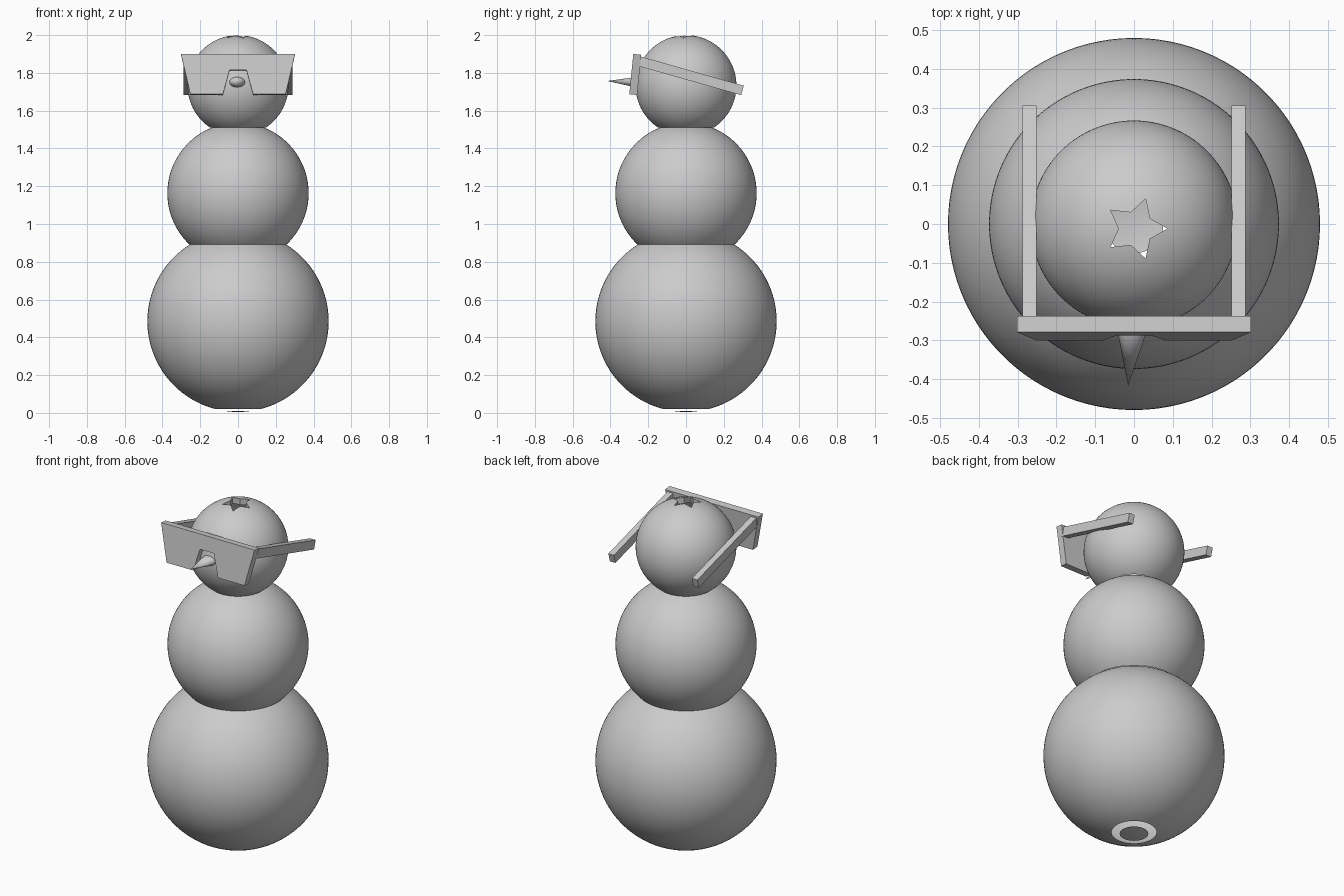
import bpy, bmesh, math
from mathutils import Vector

SEG = 100
cube = bpy.data.objects.get("Cube")
if cube:
    bpy.data.objects.remove(cube, do_unlink=True)

mat = bpy.data.materials.new("plain grey")
mat.use_nodes = True
GREY = (0.6, 0.6, 0.6, 1)
mat.diffuse_color = GREY
mat.node_tree.nodes["Principled BSDF"].inputs["Base Color"].default_value = GREY


def finish(name, bm, smooth=False, recalc=True):
    if recalc:
        bmesh.ops.recalc_face_normals(bm, faces=bm.faces)
    mesh = bpy.data.meshes.new(name)
    bm.to_mesh(mesh)
    bm.free()
    mesh.materials.append(mat)
    obj = bpy.data.objects.new(name, mesh)
    bpy.context.collection.objects.link(obj)
    if smooth:
        bpy.ops.object.select_all(action='DESELECT')
        obj.select_set(True)
        bpy.context.view_layer.objects.active = obj
        bpy.ops.object.shade_smooth_by_angle(angle=math.radians(35))
    return obj


def skin(name, rings):
    """Join closed rings, listed from top to bottom, with outward faces."""
    bm = bmesh.new()
    loops = [[bm.verts.new(p) for p in ring] for ring in rings]
    for top, low in zip(loops, loops[1:]):
        for i in range(SEG):
            j = (i + 1) % SEG
            bm.faces.new((top[i], low[i], low[j], top[j]))
    bmesh.ops.remove_doubles(bm, verts=bm.verts, dist=1e-5)
    return finish(name, bm, smooth=True, recalc=False)


def turn(i):
    return math.tau * i / SEG


def arc_rings(radius, cz, z_top, z_low, steps=40):
    a0 = math.acos((z_top - cz) / radius)
    a1 = math.acos((z_low - cz) / radius)
    rings = []
    for k in range(steps + 1):
        a = a0 + (a1 - a0) * k / steps
        r, z = radius * math.sin(a), cz + radius * math.cos(a)
        rings.append([(r * math.cos(turn(i)), r * math.sin(turn(i)), z) for i in range(SEG)])
    return rings


# Body: hollow open balls that meet at the seams
LOW_R, LOW_Z = 0.48, 0.485
MID_R, MID_Z = 0.374, 1.163
HEAD_R, HEAD_Z = 0.267, 1.733
SEAM_LOW, SEAM_HIGH = 0.892, 1.512
skin("lower_ball", arc_rings(LOW_R, LOW_Z, SEAM_LOW, 0.02))
skin("base_cap", arc_rings(LOW_R, LOW_Z, 0.011, LOW_Z - LOW_R, 6))
skin("middle_ball", arc_rings(MID_R, MID_Z, SEAM_HIGH, SEAM_LOW))


# Head: ball with a star opening in its crown
def star_radius(angle, tip=0.081, valley=0.044):
    half = math.pi / 5
    phi = angle % (2 * half)
    phi = min(phi, 2 * half - phi)
    return tip * valley * math.sin(half) / (valley * math.sin(half - phi) + tip * math.sin(phi))


CROWN = 0.12
crown_rings = []
for k in range(8):
    t = k / 8
    ring = []
    for i in range(SEG):
        a = turn(i)
        r = star_radius(a) * (1 - t) + CROWN * t
        x = r * math.cos(a) + 0.005 * (1 - t)
        y = r * math.sin(a) - 0.012 * (1 - t)
        ring.append((x, y, HEAD_Z + math.sqrt(HEAD_R ** 2 - x * x - y * y)))
    crown_rings.append(ring)
star_wall = [(x, y, z - 0.035) for x, y, z in crown_rings[0]]
crown_z = HEAD_Z + math.sqrt(HEAD_R ** 2 - CROWN ** 2)
skin("head", [star_wall] + crown_rings + arc_rings(HEAD_R, HEAD_Z, crown_z, SEAM_HIGH))


# Nose: slightly flattened cone
bm = bmesh.new()
tip = bm.verts.new((-0.015, -0.417, 1.757))
base = [bm.verts.new((-0.003 + 0.045 * math.cos(math.tau * i / 32), -0.25,
                      1.75 + 0.03 * math.sin(math.tau * i / 32))) for i in range(32)]
for i in range(32):
    bm.faces.new((tip, base[i], base[(i + 1) % 32]))
bm.faces.new(base)
finish("nose", bm, smooth=True)


def prism(name, outline, offset):
    bm = bmesh.new()
    face = bm.faces.new([bm.verts.new(p) for p in outline])
    new = bmesh.ops.extrude_face_region(bm, geom=[face], use_keep_orig=True)["geom"]
    bmesh.ops.translate(bm, vec=Vector(offset),
                        verts=[v for v in new if isinstance(v, bmesh.types.BMVert)])
    return finish(name, bm)


# Glasses: leaning plate with a nose notch, and two sloping arms
half = [(0.302, 1.9), (0.252, 1.687), (0.08, 1.687), (0.045, 1.815)]
outline = half + [(-x, z) for x, z in reversed(half)]
prism("glasses_front", [(x, -0.279 - 0.1 * (1.9 - z), z) for x, z in outline], (0, 0.042, -0.004))

arm = [(-0.24, 1.887), (0.306, 1.732), (0.292, 1.682), (-0.254, 1.836)]
for side, x in (("left", 0.252), ("right", -0.288)):
    prism(side + "_glasses_arm", [(x, y, z) for y, z in arm], (0.036, 0, 0))
